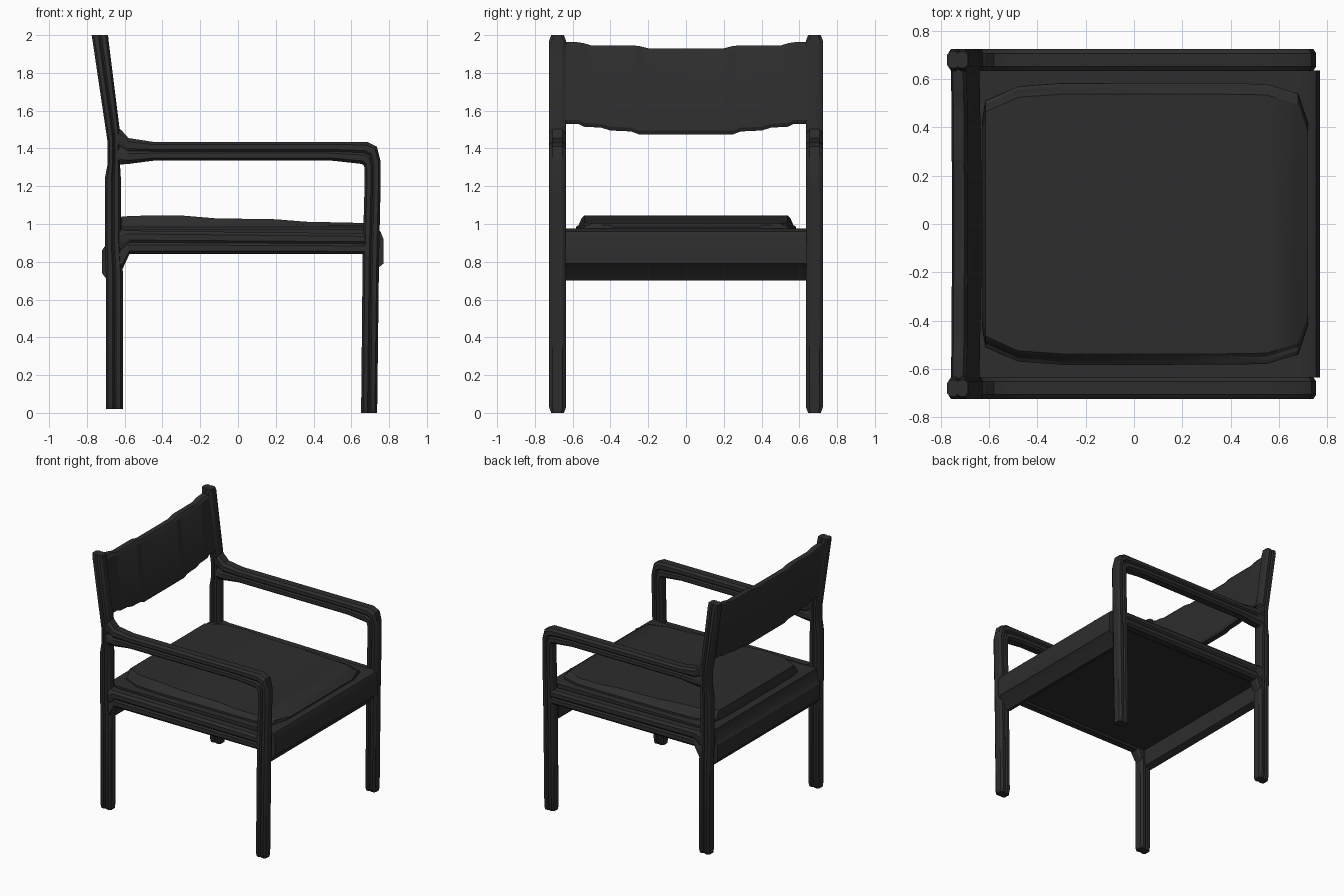
import bpy
import bmesh

cube = bpy.data.objects.get("Cube")
if cube:
    bpy.data.objects.remove(cube, do_unlink=True)

charcoal = bpy.data.materials.new("charcoal")
charcoal.use_nodes = True
COLOR = (0.026, 0.026, 0.026, 1)
charcoal.diffuse_color = COLOR
bsdf = charcoal.node_tree.nodes["Principled BSDF"]
bsdf.inputs["Base Color"].default_value = COLOR
bsdf.inputs["Roughness"].default_value = 0.8


def loft(name, ribs):
    """Skin a row of closed cross-sections and cap both ends."""
    bm = bmesh.new()
    rings = [[bm.verts.new(p) for p in rib] for rib in ribs]
    n = len(rings[0])
    for a, b in zip(rings, rings[1:]):
        for i in range(n):
            j = (i + 1) % n
            bm.faces.new((a[i], a[j], b[j], b[i]))
    bm.faces.new(rings[0])
    bm.faces.new(rings[-1])
    bmesh.ops.recalc_face_normals(bm, faces=bm.faces[:])
    mesh = bpy.data.meshes.new(name)
    bm.to_mesh(mesh)
    bm.free()
    mesh.materials.append(charcoal)
    obj = bpy.data.objects.new(name, mesh)
    bpy.context.collection.objects.link(obj)
    bpy.ops.object.select_all(action="DESELECT")
    obj.select_set(True)
    bpy.context.view_layer.objects.active = obj
    bpy.ops.object.shade_smooth_by_angle(angle=0.5)
    return obj


# Grooved timber section: position across the member, and across its thickness
HALF = [(0, 0.6), (0.14, 1), (0.4, 1), (0.5, 0.78), (0.6, 1), (0.86, 1), (1, 0.6)]
SECTION = HALF + [(t, -w) for t, w in reversed(HALF)]
MID_Y, HALF_Y = 0.68, 0.045


def timber(name, side, stations):
    """Each station holds outer edge x, z, inner edge x, z and a width factor."""
    loft(name, [[(ox + (ix - ox) * t, side * (MID_Y + HALF_Y * w * k), oz + (iz - oz) * t)
                 for t, w in SECTION] for ox, oz, ix, iz, k in stations])


POST = [
    (-0.70, 0.02, -0.61, 0.02, 0.75), (-0.70, 0.05, -0.61, 0.05, 1),
    (-0.70, 0.75, -0.61, 0.75, 1), (-0.705, 0.9, -0.62, 0.9, 1),
    (-0.705, 1.24, -0.62, 1.24, 1), (-0.69, 1.32, -0.625, 1.32, 1),
    (-0.69, 1.43, -0.625, 1.49, 1), (-0.77, 1.97, -0.685, 1.97, 1),
    (-0.775, 2.0, -0.688, 2.0, 0.75)]
ARM = [
    (-0.65, 1.51, -0.65, 1.31, 1), (-0.62, 1.50, -0.62, 1.315, 1),
    (-0.58, 1.455, -0.58, 1.318, 1), (-0.45, 1.435, -0.45, 1.335, 1),
    (0.5, 1.435, 0.5, 1.335, 1), (0.685, 1.435, 0.655, 1.318, 1),
    (0.735, 1.41, 0.667, 1.31, 1), (0.755, 1.33, 0.67, 1.29, 1),
    (0.755, 1.2, 0.67, 1.2, 1), (0.747, 0.84, 0.66, 0.84, 1),
    (0.737, 0.03, 0.652, 0.03, 1), (0.737, 0, 0.652, 0, 0.75)]
RAIL = [
    (-0.65, 0.98, -0.65, 0.74, 0.95), (-0.61, 0.97, -0.61, 0.765, 0.95),
    (-0.575, 0.965, -0.575, 0.84, 0.95), (0.68, 0.95, 0.68, 0.84, 0.95)]

for label, side in (("left", 1), ("right", -1)):
    timber("back_post_" + label, side, POST)
    timber("arm_and_front_leg_" + label, side, ARM)
    timber("side_rail_" + label, side, RAIL)


def crosswise(name, profile, half):
    """Extrude an x, z profile across the chair."""
    loft(name, [[(x, y, z) for x, z in profile] for y in (-half, half)])


# Seat base and the two aprons
crosswise("seat_base", [(-0.68, 0.85), (0.70, 0.85), (0.70, 0.97), (-0.68, 0.97)], 0.637)
crosswise("front_apron", [(0.665, 0.97), (0.72, 0.975), (0.755, 0.96), (0.77, 0.92),
                          (0.77, 0.79), (0.745, 0.77), (0.69, 0.70), (0.665, 0.70)], 0.637)
crosswise("back_apron", [(-0.63, 0.97), (-0.69, 0.97), (-0.70, 0.89), (-0.72, 0.86),
                         (-0.72, 0.74), (-0.69, 0.70), (-0.64, 0.72)], 0.637)

# Cushion: x, half width and crown height, sloping down to the front
CUSHION = [
    (-0.63, 0.42, 1.01), (-0.615, 0.51, 1.04), (-0.48, 0.57, 1.045), (-0.3, 0.583, 1.045),
    (-0.12, 0.583, 1.03), (0.2, 0.583, 1.025), (0.36, 0.583, 1.012), (0.55, 0.58, 1.008),
    (0.68, 0.54, 1.005), (0.72, 0.42, 0.985)]
ribs = []
for x, w, top in CUSHION:
    edge = [(w, 0.96), (w, 0.985), (w - 0.015, 0.995), (w - 0.03, max(top - 0.015, 0.996)),
            (w - 0.045, top)]
    edge[3] = (edge[3][0], min(edge[3][1], top))
    ribs.append([(x, y, z) for y, z in edge] + [(x, -y, z) for y, z in reversed(edge)])
loft("seat_cushion", ribs)

# Backrest sling: distance from the centre, bottom and top heights
SLING = [(0.64, 1.53, 1.965), (0.57, 1.53, 1.962), (0.54, 1.515, 1.957), (0.5, 1.513, 1.945),
         (0.45, 1.51, 1.945), (0.4, 1.495, 1.945), (0.29, 1.49, 1.945), (0.25, 1.475, 1.943),
         (0.2, 1.475, 1.93)]


def sling_rib(y, low, high):
    def front(z):
        return -0.633 - (z - 1.5) * 0.135
    return [(front(low) - 0.012, y, low), (front(low + 0.02), y, low + 0.02),
            (front(high - 0.02), y, high - 0.02), (front(high) - 0.012, y, high),
            (front(high) - 0.055, y, high), (front(high - 0.02) - 0.065, y, high - 0.02),
            (front(low + 0.02) - 0.065, y, low + 0.02), (front(low) - 0.055, y, low)]


loft("backrest_sling", [sling_rib(-y, a, b) for y, a, b in SLING]
     + [sling_rib(y, a, b) for y, a, b in reversed(SLING)])
